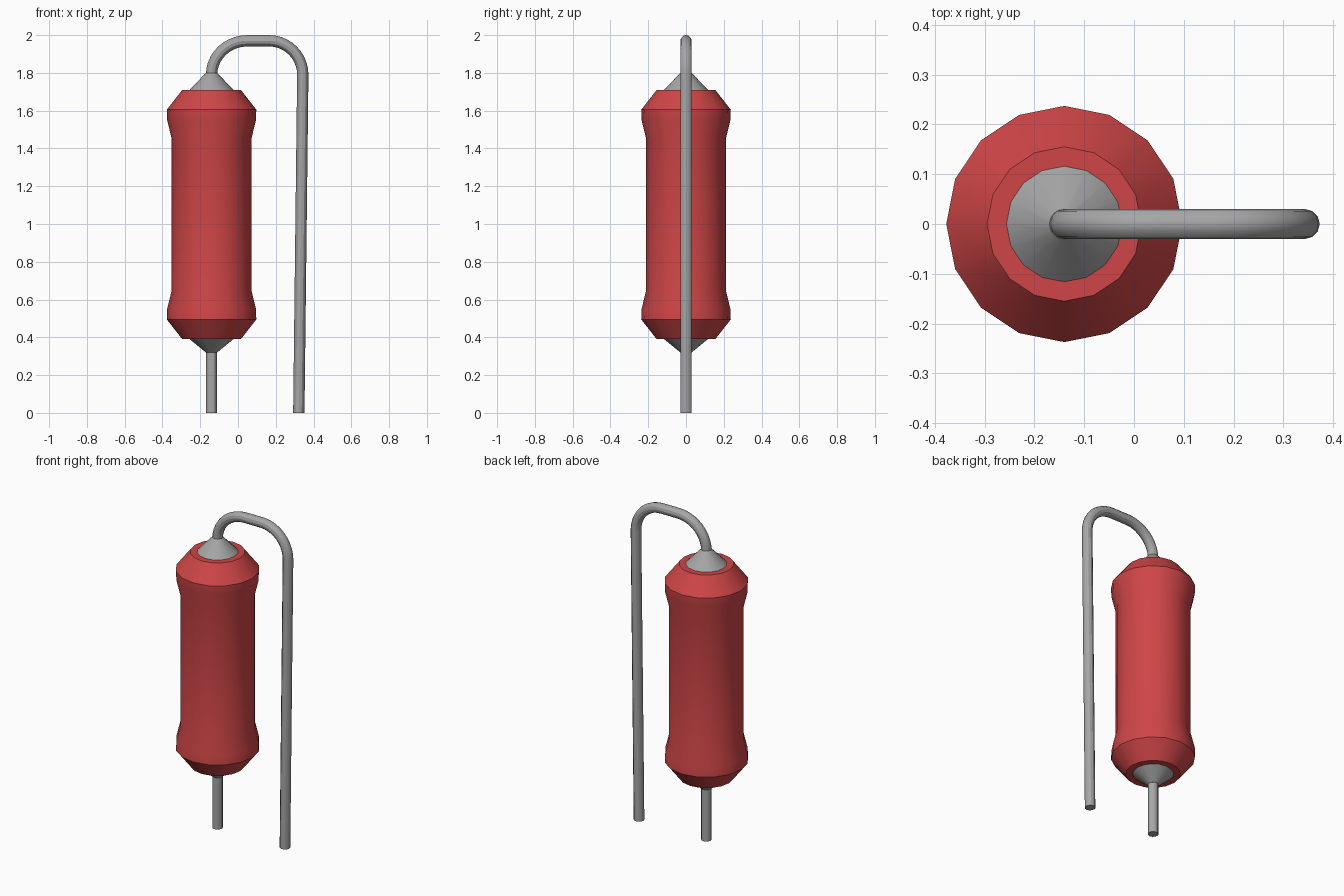
import bpy, bmesh
from math import sin, cos, pi, radians

if "Cube" in bpy.data.objects:
    bpy.data.objects.remove(bpy.data.objects["Cube"], do_unlink=True)

AXIS_X = -0.14
SIDES = 16
WIRE_R = 0.03


def material(name, colour):
    mat = bpy.data.materials.new(name)
    mat.use_nodes = True
    mat.diffuse_color = colour
    mat.node_tree.nodes["Principled BSDF"].inputs["Base Color"].default_value = colour
    return mat


red = material("red_enamel", (0.62, 0.06, 0.063, 1))
grey = material("grey_metal", (0.38, 0.38, 0.38, 1))


def finish(obj, mat):
    obj.data.materials.clear()
    obj.data.materials.append(mat)
    bpy.ops.object.select_all(action="DESELECT")
    obj.select_set(True)
    bpy.context.view_layer.objects.active = obj
    bpy.ops.object.shade_smooth_by_angle(angle=radians(30))


def lathe(name, profile, mat):
    """Closed solid of revolution from (radius, height) pairs, bottom to top."""
    bm = bmesh.new()
    rings = [[bm.verts.new((AXIS_X + r * cos(2 * pi * i / SIDES),
                            r * sin(2 * pi * i / SIDES), z))
              for i in range(SIDES)] for r, z in profile]
    for low, high in zip(rings, rings[1:]):
        for i in range(SIDES):
            j = (i + 1) % SIDES
            bm.faces.new((low[i], low[j], high[j], high[i]))
    bm.faces.new(rings[0][::-1])
    bm.faces.new(rings[-1])
    mesh = bpy.data.meshes.new(name)
    bm.to_mesh(mesh)
    bm.free()
    obj = bpy.data.objects.new(name, mesh)
    bpy.context.collection.objects.link(obj)
    finish(obj, mat)


def wire(name, points, mat):
    """Round wire with capped ends along (x, z) points."""
    curve = bpy.data.curves.new(name + "_path", "CURVE")
    curve.dimensions = "3D"
    curve.bevel_depth = WIRE_R
    curve.bevel_resolution = 4
    curve.use_fill_caps = True
    spline = curve.splines.new("POLY")
    spline.points.add(len(points) - 1)
    for p, (x, z) in zip(spline.points, points):
        p.co = (x, 0, z, 1)
    obj = bpy.data.objects.new(name, curve)
    bpy.context.collection.objects.link(obj)
    bpy.ops.object.select_all(action="DESELECT")
    obj.select_set(True)
    bpy.context.view_layer.objects.active = obj
    bpy.ops.object.convert(target="MESH")
    finish(bpy.context.object, mat)


def bend(cx, cz, rx, rz, start, end, steps=10):
    return [(cx + rx * cos(a), cz + rz * sin(a))
            for a in (start + (end - start) * i / steps for i in range(steps + 1))]


# Enamel body: the lower half profile is mirrored about mid height
MID = 1.05
half = [(0.155, 0.39), (0.237, 0.495), (0.235, 0.55), (0.212, 0.645)]
lathe("body", half + [(r, 2 * MID - z) for r, z in reversed(half)], red)

# Metal cones at both ends
lathe("lower_cone", [(WIRE_R, 0.32), (0.118, 0.392)], grey)
lathe("upper_cone", [(0.118, 1.708), (WIRE_R, 1.80)], grey)

# Straight lead below, bent lead arching over and down beside the body
wire("lower_lead", [(AXIS_X, 0), (AXIS_X, 0.36)], grey)
wire("bent_lead", [(AXIS_X, 1.74)]
     + bend(0.05, 1.79, 0.19, 0.18, pi, pi / 2)
     + bend(0.165, 1.79, 0.178, 0.18, pi / 2, 0)
     + [(0.322, 0)], grey)
